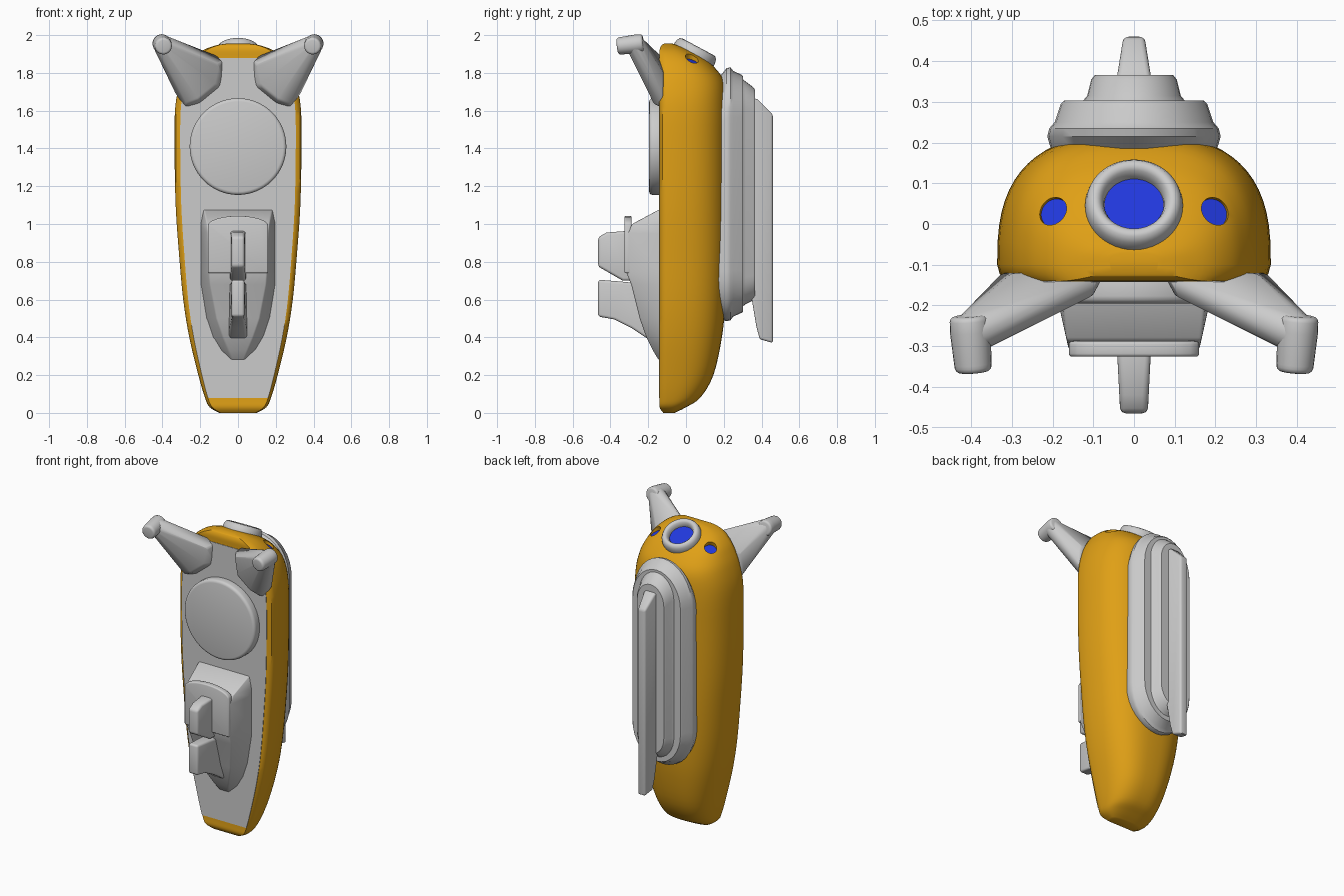
import bpy, bmesh, math
from mathutils import Vector, Matrix

if "Cube" in bpy.data.objects:
    bpy.data.objects.remove(bpy.data.objects["Cube"])


def material(name, rgb):
    m = bpy.data.materials.new(name)
    m.diffuse_color = (*rgb, 1)
    m.use_nodes = True
    m.node_tree.nodes["Principled BSDF"].inputs["Base Color"].default_value = m.diffuse_color
    return m


YELLOW = material("yellow", (0.74, 0.35, 0.008))
BLUE = material("blue", (0.015, 0.04, 0.72))


def make(name, bm, mat=None):
    bmesh.ops.recalc_face_normals(bm, faces=bm.faces)
    me = bpy.data.meshes.new(name)
    bm.to_mesh(me)
    bm.free()
    ob = bpy.data.objects.new(name, me)
    bpy.context.collection.objects.link(ob)
    if mat:
        me.materials.append(mat)
    return ob


def finish(ob, bevel=0, mirror=False, angle=35):
    bpy.ops.object.select_all(action='DESELECT')
    bpy.context.view_layer.objects.active = ob
    ob.select_set(True)
    if bevel:
        m = ob.modifiers.new("bevel", 'BEVEL')
        m.width, m.segments, m.limit_method = bevel, 3, 'ANGLE'
        m.angle_limit = math.radians(32)
    if mirror:
        ob.modifiers.new("mirror", 'MIRROR')
    for m in list(ob.modifiers):
        bpy.ops.object.modifier_apply(modifier=m.name)
    bpy.ops.object.shade_smooth_by_angle(angle=math.radians(angle))
    return ob


def loft(name, rings, mat=None, caps=True):
    bm = bmesh.new()
    vs = [[bm.verts.new(p) for p in r] for r in rings]
    n = len(vs[0])
    for a, b in zip(vs, vs[1:]):
        for i in range(n):
            bm.faces.new((a[i], a[(i + 1) % n], b[(i + 1) % n], b[i]))
    if caps:
        bm.faces.new(vs[0])
        bm.faces.new(vs[-1])
    return make(name, bm, mat)


def lathe(name, profile, mat=None, caps=True, n=48):
    return loft(name, [[(r * math.cos(2 * math.pi * i / n), r * math.sin(2 * math.pi * i / n), h)
                        for i in range(n)] for r, h in profile], mat, caps)


def place(ob, pos, axis):
    ob.data.transform(Matrix.Translation(pos) @ Vector(axis).to_track_quat('Z', 'Y').to_matrix().to_4x4())
    return ob


def slab(name, pts, width, bevel):
    # side profile (y, z) spread symmetrically in x, width depends on y
    return finish(loft(name, [[(s * width(y), y, z) for y, z in pts] for s in (-1, 1)]), bevel)


def smooth(keys, sub=4):
    # Catmull-Rom interpolation of the key rows
    out = []
    for i in range(len(keys) - 1):
        p = [keys[max(0, min(len(keys) - 1, i + k))] for k in (-1, 0, 1, 2)]
        for j in range(sub):
            t = j / sub
            out.append([b + 0.5 * t * (c - a + t * (2 * a - 5 * b + 4 * c - d + t * (3 * (b - c) + d - a)))
                        for a, b, c, d in zip(*p)])
    return out + [list(keys[-1])]


# Body shell: height, half width, back y, front y
KEYS = [(0, .10, -.06, -.12), (.03, .15, .0, -.14), (.08, .175, .075, -.14), (.2, .21, .145, -.14),
        (.4, .258, .19, -.14), (.6, .29, .21, -.14), (.85, .313, .22, -.14), (1.1, .33, .222, -.14),
        (1.4, .336, .222, -.14), (1.62, .332, .22, -.14), (1.75, .305, .205, -.14), (1.83, .27, .15, -.14),
        (1.88, .235, .09, -.14), (1.92, .185, .02, -.14), (1.945, .12, -.04, -.13), (1.955, .06, -.07, -.115)]
ROWS = smooth(KEYS)


def body_ring(z, w, yb, yf, n=32, e=2 / 2.7):
    d = min(.04, (yb - yf) * .5)
    yc = yf + d
    arc = []
    for i in range(n + 1):
        t = math.pi * i / n
        c = math.cos(t)
        arc.append((math.copysign(abs(c) ** e, c) * w, yc + (yb - yc) * abs(math.sin(t)) ** e, z))
    return arc + [(-.98 * w, yf + d * .4, z), (-.91 * w, yf, z), (.91 * w, yf, z), (.98 * w, yf + d * .4, z)]


body = loft("body_shell", [body_ring(*r) for r in ROWS], YELLOW)
bpy.context.view_layer.update()

# Recessed blue eyes and top port
PORT, TILT = Vector((0, .063, 1.935)), Vector((0, math.sin(.49), math.cos(.49)))
holes = [(PORT, TILT, .073, -.036, "port_lens")]
for side in (-1, 1):
    _, pos, nor, _ = body.ray_cast(Vector((.2 * side, .032, 3)), Vector((0, 0, -1)))
    holes.append((pos.copy(), (nor + Vector((0, 0, .6))).normalized(), .037, -.022,
                  "left_eye" if side < 0 else "right_eye"))
for pos, axis, r, depth, name in holes:
    cutter = place(lathe("cutter", [(r, depth - .015), (r, .08)]), pos, axis)
    cutter.hide_render = True
    m = body.modifiers.new("hole", 'BOOLEAN')
    m.operation, m.object, m.solver = 'DIFFERENCE', cutter, 'EXACT'
    bpy.context.view_layer.objects.active = body
    bpy.ops.object.modifier_apply(modifier=m.name)
    bpy.data.objects.remove(cutter)
    finish(place(lathe(name, [(r, depth - .02), (r, depth)], BLUE), pos, axis))
finish(body, angle=40)

# Raised collar round the top port
collar = [(.12, -.1), (.12, -.035), (.116, -.015), (.106, 0), (.092, .003), (.081, -.006), (.074, -.025), (.072, -.06)]
finish(place(lathe("port_collar", collar, caps=False), PORT, TILT), angle=60)

# Grey front plate following the body outline
plate = [r for r in ROWS if .065 < r[0] < 1.89]
loft("front_plate", [[(-.91 * w, -.143, z), (.91 * w, -.143, z), (.91 * w, -.135, z), (-.91 * w, -.135, z)]
                     for z, w, _, _ in plate])

# Round chest disc
finish(place(lathe("front_disc", [(.256, -.02), (.256, .055)], n=64), (0, -.14, 1.41), (0, -1, 0)), .018)


# Stepped pad on the back
def stadium(y, w, z0, z1, n=16):
    pts = []
    for k, zc in ((0, z1 - w * 1.25), (math.pi, z0 + w * 1.25)):
        for i in range(n + 1):
            t = k + math.pi * i / n
            pts.append((w * math.cos(t), y, zc + 1.25 * w * math.sin(t)))
    return pts


PAD = [(.17, .2, .5, 1.77), (.215, .213, .485, 1.825), (.235, .208, .49, 1.83), (.25, .195, .51, 1.81),
       (.295, .18, .53, 1.79), (.303, .172, .535, 1.78), (.303, .125, .565, 1.765), (.315, .115, .575, 1.755),
       (.355, .105, .595, 1.725), (.366, .096, .61, 1.71)]
finish(loft("back_pad", [stadium(*p) for p in PAD]))

# Back fin
slab("back_fin", [(.34, 1.67), (.38, 1.66), (.46, 1.58), (.46, .37), (.39, .39), (.372, .46), (.34, .65)],
     lambda y: .026 + max(0, .46 - y) * .16, .012)

# Front bracket: height, base half width, front half width, front y
BRACKET = [(1.075, .185, .18, -.145), (1.0, .2, .165, -.285), (.95, .2, .16, -.31), (.75, .2, .155, -.318),
           (.68, .2, .15, -.29), (.5, .172, .115, -.245), (.4, .14, .08, -.21), (.33, .1, .05, -.175),
           (.28, .045, .03, -.145)]
finish(loft("front_bracket", [[(-b, -.13, z), (-f, y, z), (f, y, z), (b, -.13, z)] for z, b, f, y in BRACKET]), .018)

# Arched lip at the top of the bracket
lip = [(-.16, .74)] + [(-.16 * math.cos(math.pi * i / 12), .99 + .053 * math.sin(math.pi * i / 12))
                       for i in range(13)] + [(.16, .74)]
finish(loft("bracket_lip", [[(x, y, z) for x, z in lip] for y in (-.326, -.288)]), .008)

# Two pegs on the bracket
peg_width = lambda y: .034 + max(0, y + .40) * .08
slab("upper_peg", [(-.29, .965), (-.42, .955), (-.465, .93), (-.465, .775), (-.335, .70), (-.28, .70)], peg_width, .014)
slab("lower_peg", [(-.24, .685), (-.34, .695), (-.465, .705), (-.465, .51), (-.38, .495), (-.29, .45), (-.2, .39)],
     peg_width, .014)

# Splayed arms: hull from a wide foot to a round elbow, then a forward horn
bm = bmesh.new()
bmesh.ops.create_icosphere(bm, subdivisions=3, radius=.05, matrix=Matrix.Translation((.4, -.27, 1.95)))
for p in [(.07, -.12, 1.87), (.08, -.12, 1.73), (.2, -.12, 1.63), (.28, -.12, 1.61), (.325, -.12, 1.68),
          (.3, -.12, 1.8), (.1, -.175, 1.845), (.12, -.18, 1.73), (.21, -.18, 1.66), (.27, -.17, 1.635)]:
    bm.verts.new(p)
res = bmesh.ops.convex_hull(bm, input=bm.verts)
bmesh.ops.delete(bm, geom=list({g for g in res["geom_interior"] + res["geom_unused"]
                                if isinstance(g, bmesh.types.BMVert)}), context='VERTS')
finish(make("arms", bm), .012, mirror=True, angle=40)
horn = lathe("arm_horns", [(.048, -.04), (.05, .0), (.046, .08), (.044, .1)], n=24)
finish(place(horn, (.402, -.265, 1.953), (-.08, -1, -.12)), .012, mirror=True)
